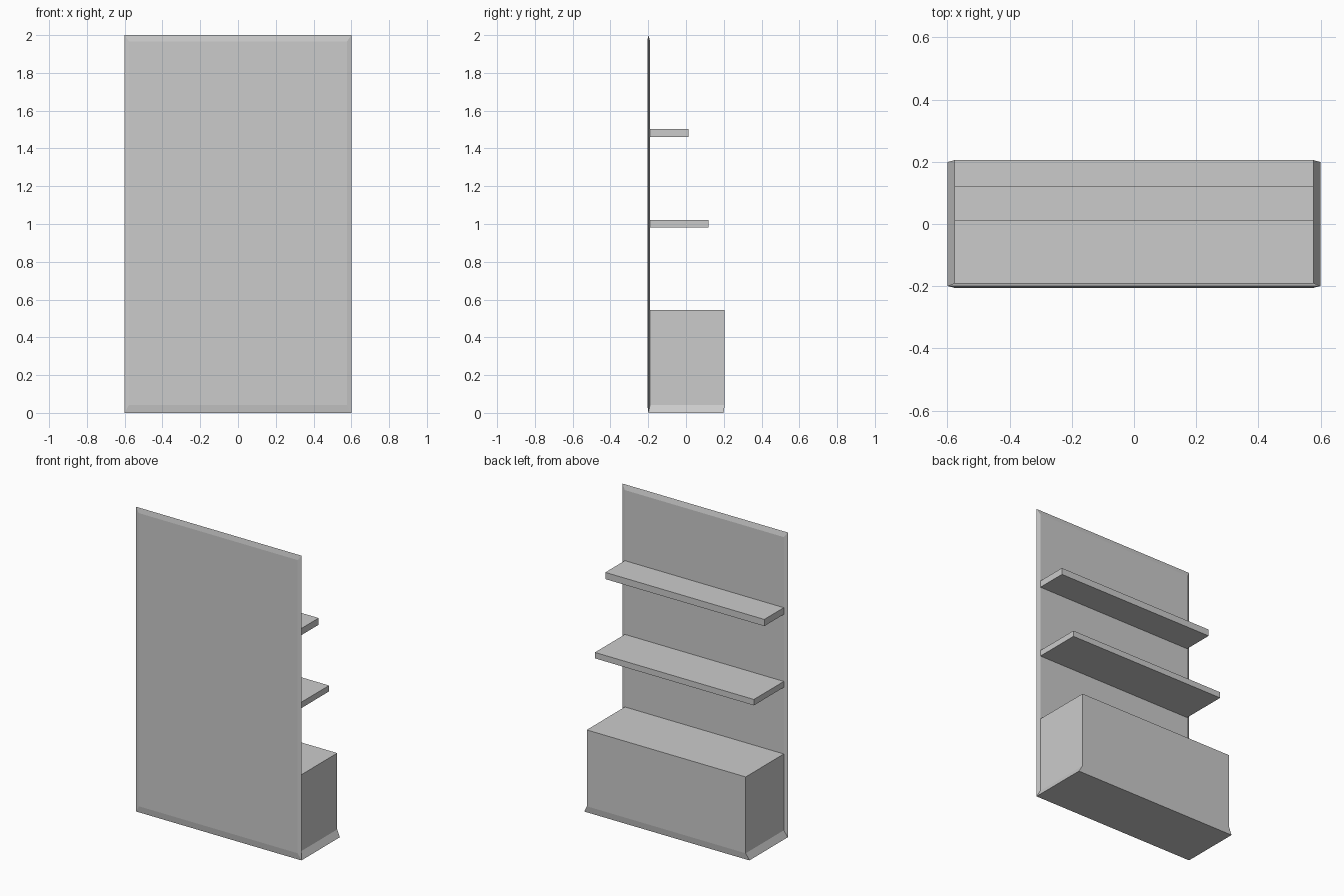
import bpy, bmesh

if "Cube" in bpy.data.objects:
    bpy.data.objects.remove(bpy.data.objects["Cube"])

IN = 0.577    # half width inside the chamfers
OUT = 0.6     # half width at the outer ridge
RIDGE = -0.199
BACK = -0.19


def loft(name, rings):
    """Solid skinned through four-cornered rings, capped at both ends."""
    bm = bmesh.new()
    loops = [[bm.verts.new(p) for p in ring] for ring in rings]
    for a, b in zip(loops, loops[1:]):
        for i in range(4):
            j = (i + 1) % 4
            bm.faces.new((a[i], a[j], b[j], b[i]))
    bm.faces.new(loops[0])
    bm.faces.new(loops[-1])
    bmesh.ops.recalc_face_normals(bm, faces=bm.faces)
    mesh = bpy.data.meshes.new(name)
    bm.to_mesh(mesh)
    bm.free()
    obj = bpy.data.objects.new(name, mesh)
    bpy.context.collection.objects.link(obj)
    return obj


def upright(y, x, z0, z1):
    return [(-x, y, z0), (x, y, z0), (x, y, z1), (-x, y, z1)]


def level(z, x, y0, y1):
    return [(-x, y0, z), (x, y0, z), (x, y1, z), (-x, y1, z)]


# Back panel, chamfered on both faces to a thin ridge
loft("back_panel", [upright(-0.205, IN, 0.043, 1.967),
                    upright(RIDGE, OUT, 0, 2),
                    upright(BACK, IN, 0.043, 1.967)])

# Base cabinet with flared foot
loft("base_cabinet", [level(0, OUT, RIDGE, 0.199),
                      level(0.043, IN, BACK, 0.205),
                      level(0.544, IN, BACK, 0.205)])

# Two shelves, the upper one shallower
for name, z0, z1, depth in (("lower_shelf", 0.981, 1.02, 0.12),
                            ("upper_shelf", 1.46, 1.504, 0.012)):
    loft(name, [level(z0, IN, BACK, depth), level(z1, IN, BACK, depth)])
